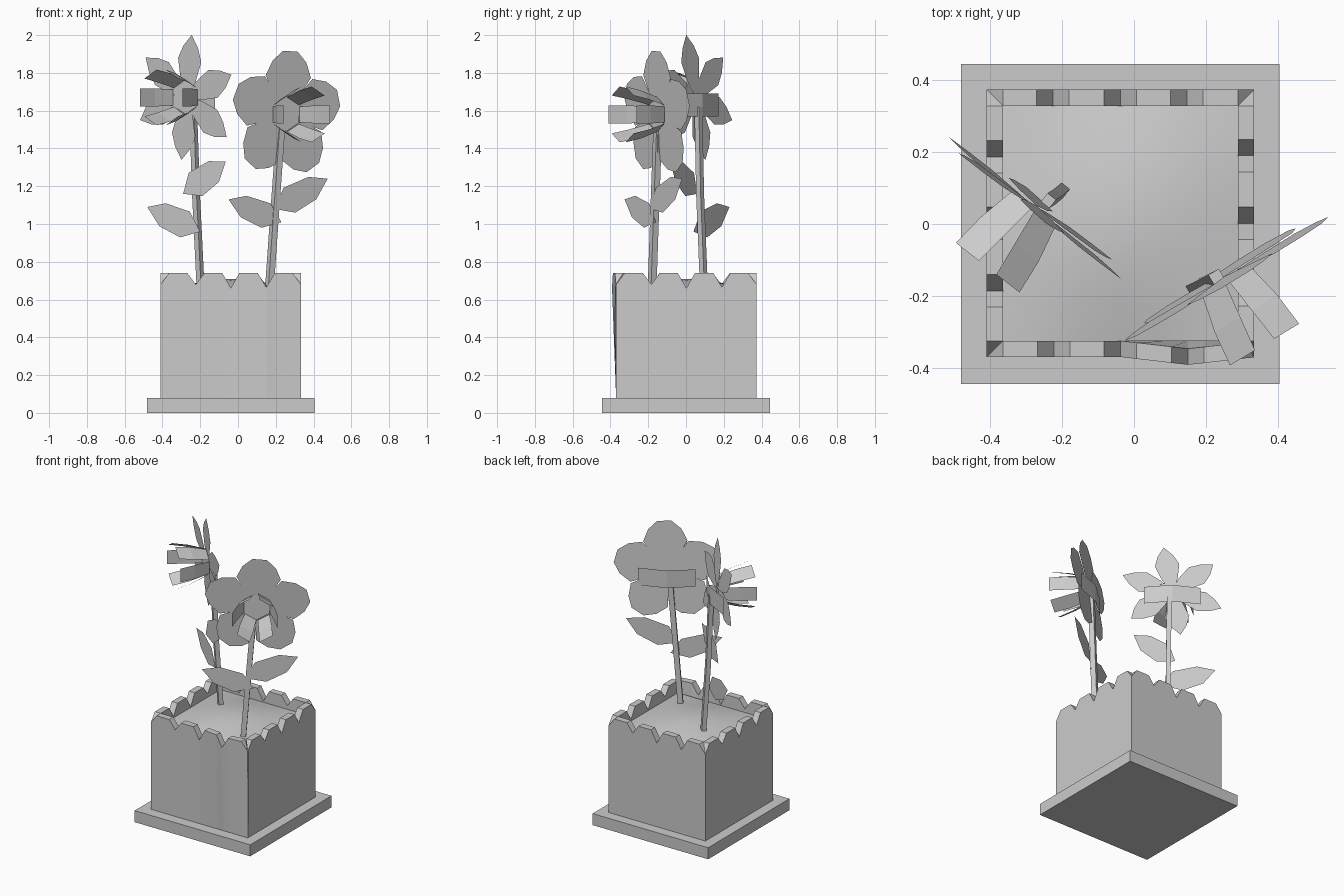
import bpy, bmesh, math
from mathutils import Vector

cube = bpy.data.objects.get("Cube")
if cube:
    bpy.data.objects.remove(cube, do_unlink=True)

grey = bpy.data.materials.new("plain_grey")
grey.use_nodes = True
grey.diffuse_color = (0.6, 0.6, 0.6, 1)
grey.node_tree.nodes["Principled BSDF"].inputs["Base Color"].default_value = (0.6, 0.6, 0.6, 1)

CX, CY = -0.038, 0.002      # planter centre
HALF, WALL = 0.372, 0.045   # planter half width, wall thickness


def build(name, polys, smooth=False):
    """Object from a list of polygons given as point lists."""
    bm = bmesh.new()
    for poly in polys:
        bm.faces.new([bm.verts.new(p) for p in poly])
    bmesh.ops.remove_doubles(bm, verts=bm.verts, dist=0.0005)
    me = bpy.data.meshes.new(name)
    bm.to_mesh(me)
    bm.free()
    me.materials.append(grey)
    ob = bpy.data.objects.new(name, me)
    bpy.context.collection.objects.link(ob)
    for p in me.polygons:
        p.use_smooth = smooth
    return ob


# Base slab
bpy.ops.mesh.primitive_cube_add(size=1, location=(CX, 0, 0.04))
slab = bpy.context.object
slab.name = "base_slab"
slab.scale = (0.887, 0.89, 0.08)
slab.data.materials.append(grey)


# Planter walls with V notches in the rim and cut corners
def wall(name, turns, bulge=0):
    inner = HALF - WALL
    rim = [(-inner, 0.74)]
    for dip, low in ((-0.185, 0.68), (0, 0.66), (0.188, 0.665)):
        rim += [(dip - WALL, 0.74), (dip, low), (dip + WALL, 0.74)]
    rim.append((inner, 0.74))

    def place(t, depth, z):
        push = bulge * max(0, 1 - abs(t - 0.19) / 0.19) if z > 0.6 else 0
        v = Vector((t, -depth - push, z))
        for _ in range(turns):
            v = Vector((-v.y, v.x, v.z))
        return v + Vector((CX, CY, 0))

    ends = [(-HALF, 0.68), (HALF, 0.68)]
    outer = [ends[0]] + rim + [ends[1]]
    polys = []
    for (a, za), (b, zb) in zip(outer, outer[1:]):
        polys.append([place(a, HALF, 0.08), place(b, HALF, 0.08),
                      place(b, HALF, zb), place(a, HALF, za)])
    for (a, za), (b, zb) in zip(rim, rim[1:]):
        polys.append([place(a, HALF, za), place(b, HALF, zb),
                      place(b, inner, zb), place(a, inner, za)])
        polys.append([place(b, inner, 0.5), place(a, inner, 0.5),
                      place(a, inner, za), place(b, inner, zb)])
    for (c, zc), (r, zr) in ((ends[0], rim[0]), (ends[1], rim[-1])):
        tri = [place(c, HALF, zc), place(r, HALF, zr), place(r, inner, zr)]
        polys.append(tri if c < 0 else tri[::-1])
    build(name, polys)


for turns, side in enumerate(("front", "left", "back", "right")):
    wall(side + "_wall", turns, 0.022 if side == "front" else 0)

# Mounded soil
N, R = 6, HALF - WALL


def soil_point(i, j):
    a, b = 2 * i / N - 1, 2 * j / N - 1
    z = 0.655 + 0.055 * math.cos(a * math.pi / 2) * math.cos(b * math.pi / 2)
    return (CX + a * R, CY + b * R, z)


build("soil", [[soil_point(i, j), soil_point(i + 1, j), soil_point(i + 1, j + 1), soil_point(i, j + 1)]
               for i in range(N) for j in range(N)], smooth=True)


# Square-section stem through a few points
def stem(name, path, half, u):
    n = u.cross(Vector((0, 0, 1)))
    rings = [[Vector(p) + half * (sx * u + sy * n)
              for sx, sy in ((-1, -1), (1, -1), (1, 1), (-1, 1))] for p in path]
    polys = [[a[k], a[(k + 1) % 4], b[(k + 1) % 4], b[k]]
             for a, b in zip(rings, rings[1:]) for k in range(4)]
    build(name, polys + [rings[0][::-1], rings[-1]])


# Flat upright leaf from base to tip
def leaf(name, base, tip, half):
    base, tip = Vector(base), Vector(tip)
    axis = tip - base
    flat = Vector((axis.x, axis.y, 0)).normalized()
    side = axis.cross(flat.cross(Vector((0, 0, 1)))).normalized() * half
    build(name, [[base, base + axis * 0.3 + side, base + axis * 0.7 + side * 0.9, tip,
                  base + axis * 0.72 - side * 0.8, base + axis * 0.28 - side]])


# Flower head: petals, six-panel trumpet, band behind
def flower(name, centre, u, petals, start, outline):
    centre = Vector(centre)
    up = Vector((0, 0, 1))
    n = u.cross(up)

    def at(a, b, c):
        return centre + u * a + up * b + n * c

    polys = []
    for k in range(petals):
        ang = math.radians(start + 360 * k / petals)
        c, s = math.cos(ang), math.sin(ang)
        lift = 0.004 * (k % 3)
        loop = outline + [(r, -w) for r, w in reversed(outline) if w > 0]
        pts = [(r * c - w * s, r * s + w * c) for r, w in loop]
        polys.append([at(a, b, lift + 0.07 * b) for a, b in pts])
    build(name + "_petals", polys)

    rings = [(0.0, 0.082, 0.042), (0.11, 0.12, 0.048), (0.21, 0.143, 0.047)]
    polys = []
    for k in range(6):
        ang = k * math.pi / 3
        c, s = math.cos(ang), math.sin(ang)

        def edge(ring, sign):
            d, r, w = ring
            return at(r * c - sign * w * s, r * s + sign * w * c, d + 0.01)
        for p, q in zip(rings, rings[1:]):
            polys.append([edge(p, -1), edge(p, 1), edge(q, 1), edge(q, -1)])
    polys.append([at(0.09 * math.cos(math.radians(30 + 60 * k)),
                     0.09 * math.sin(math.radians(30 + 60 * k)), 0.01) for k in range(6)])
    build(name + "_trumpet", polys)

    bend = [(-0.18, -0.012), (0, -0.045), (0.18, -0.012)]
    build(name + "_back_band", [[at(a, -0.1, d), at(b, -0.1, e), at(b, 0.02, e), at(a, 0.02, d)]
                                for (a, d), (b, e) in zip(bend, bend[1:])])


# Pointed flower
u1 = Vector((0.789, -0.615, 0)).normalized()
flower("pointed_flower", (-0.272, 0.052, 1.67), u1, 6, 81,
       [(0, 0), (0.09, 0.05), (0.2, 0.078), (0.27, 0.05), (0.335, 0)])
stem("pointed_flower_stem", [(-0.198, 0.095, 0.66), (-0.222, 0.075, 1.15), (-0.238, 0.065, 1.62)], 0.015, u1)
leaf("pointed_flower_low_leaf", (-0.2, 0.04, 0.96), (-0.48, 0.23, 1.09), 0.075)
leaf("pointed_flower_high_leaf", (-0.29, 0.06, 1.16), (-0.065, -0.08, 1.33), 0.075)

# Rounded flower
u2 = Vector((0.857, 0.515, 0)).normalized()
flower("round_flower", (0.25, -0.147, 1.58), u2, 5, 87,
       [(0, 0), (0.12, 0.09), (0.2, 0.14), (0.28, 0.105), (0.335, 0.045)])
stem("round_flower_stem", [(0.165, -0.18, 0.64), (0.19, -0.168, 1.0), (0.23, -0.148, 1.56)], 0.017, u2)
leaf("round_flower_low_leaf", (0.23, -0.16, 1.01), (-0.05, -0.325, 1.13), 0.07)
leaf("round_flower_high_leaf", (0.19, -0.19, 1.08), (0.475, -0.02, 1.24), 0.075)
